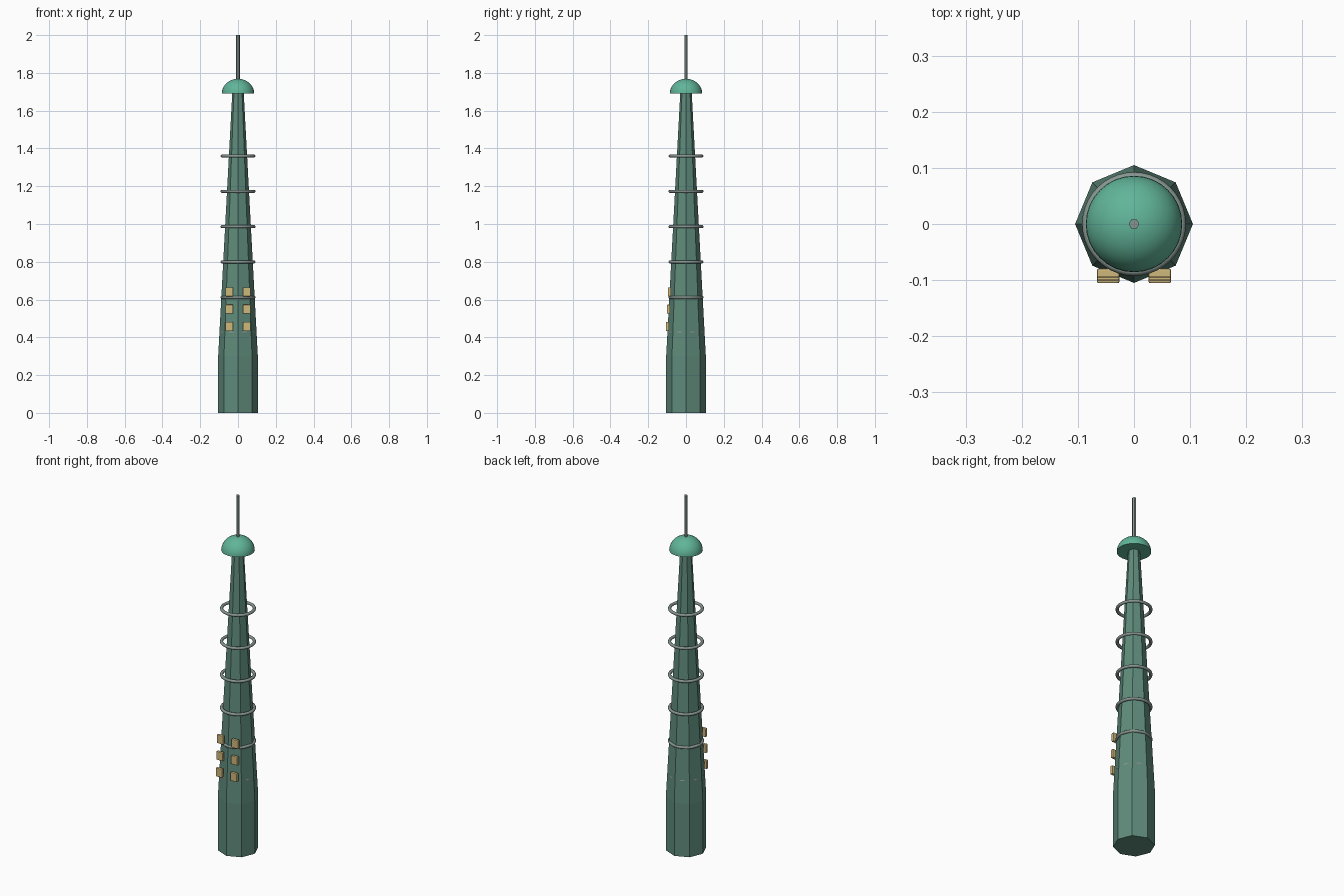
import bpy, bmesh, math

if "Cube" in bpy.data.objects:
    bpy.data.objects.remove(bpy.data.objects["Cube"])


def material(name, rgb):
    m = bpy.data.materials.new(name)
    m.diffuse_color = (*rgb, 1)
    m.use_nodes = True
    m.node_tree.nodes["Principled BSDF"].inputs["Base Color"].default_value = m.diffuse_color
    return m


TOWER = material("tower green", (0.115, 0.26, 0.20))
DOME = material("dome green", (0.12, 0.46, 0.32))
METAL = material("grey metal", (0.24, 0.30, 0.28))
GLOW = material("warm window", (0.62, 0.48, 0.20))


def lathe(name, profile, sides, mat, smooth=None):
    """Stack rings of (radius, z) into a closed solid; radius 0 makes a tip."""
    bm = bmesh.new()
    rings = []
    for r, z in profile:
        n = sides if r > 0 else 1
        rings.append([bm.verts.new((r * math.cos(2 * math.pi * i / sides),
                                    r * math.sin(2 * math.pi * i / sides), z))
                      for i in range(n)])
    for a, b in zip(rings, rings[1:]):
        for i in range(sides):
            j = (i + 1) % sides
            if len(b) == 1:
                bm.faces.new((a[i], a[j], b[0]))
            else:
                bm.faces.new((a[i], a[j], b[j], b[i]))
    bm.faces.new(rings[0][::-1])
    if len(rings[-1]) > 1:
        bm.faces.new(rings[-1])
    mesh = bpy.data.meshes.new(name)
    bm.to_mesh(mesh)
    bm.free()
    mesh.materials.append(mat)
    ob = bpy.data.objects.new(name, mesh)
    bpy.context.collection.objects.link(ob)
    if smooth:
        shade(ob, smooth)
    return ob


def shade(ob, degrees):
    bpy.ops.object.select_all(action='DESELECT')
    ob.select_set(True)
    bpy.context.view_layer.objects.active = ob
    bpy.ops.object.shade_smooth_by_angle(angle=math.radians(degrees))


def shaft_radius(z):
    return 0.105 - 0.075 * max(0, z - 0.3) / 1.4


# Eight-sided shaft: straight foot, then a long taper
lathe("tower_shaft", [(shaft_radius(z), z) for z in (0, 0.3, 1.7)], 8, TOWER)

# Half-round cap with a flat underside
steps = [math.pi / 2 * i / 10 for i in range(10)]
cap = [(0.086 * math.cos(t), 1.69 + 0.079 * math.sin(t)) for t in steps]
lathe("dome_cap", cap + [(0, 1.769)], 32, DOME, smooth=40)

# Antenna mast
lathe("antenna", [(0.0095, 1.75), (0.0095, 2.0)], 6, METAL)

# Equal hoops, the lowest almost buried in the shaft
for i in range(6):
    bpy.ops.mesh.primitive_torus_add(major_radius=0.0842, minor_radius=0.0083,
                                     major_segments=40, minor_segments=10,
                                     location=(0, 0, 0.425 + 0.187 * i))
    hoop = bpy.context.object
    hoop.name = f"hoop_{i + 1}"
    hoop.data.materials.append(METAL)
    shade(hoop, 60)

# Two columns of raised windows on the front
for row, z in enumerate((0.457, 0.549, 0.641)):
    for side, x in (("left", -0.046), ("right", 0.046)):
        bpy.ops.mesh.primitive_cube_add(size=1, location=(x, -shaft_radius(z) - 0.001, z))
        window = bpy.context.object
        window.name = f"window_{side}_{row + 1}"
        window.scale = (0.04, 0.016, 0.048)
        bpy.ops.object.transform_apply(location=False, rotation=False, scale=True)
        bevel = window.modifiers.new("soft edges", 'BEVEL')
        bevel.width = 0.003
        bevel.segments = 2
        window.data.materials.append(GLOW)
